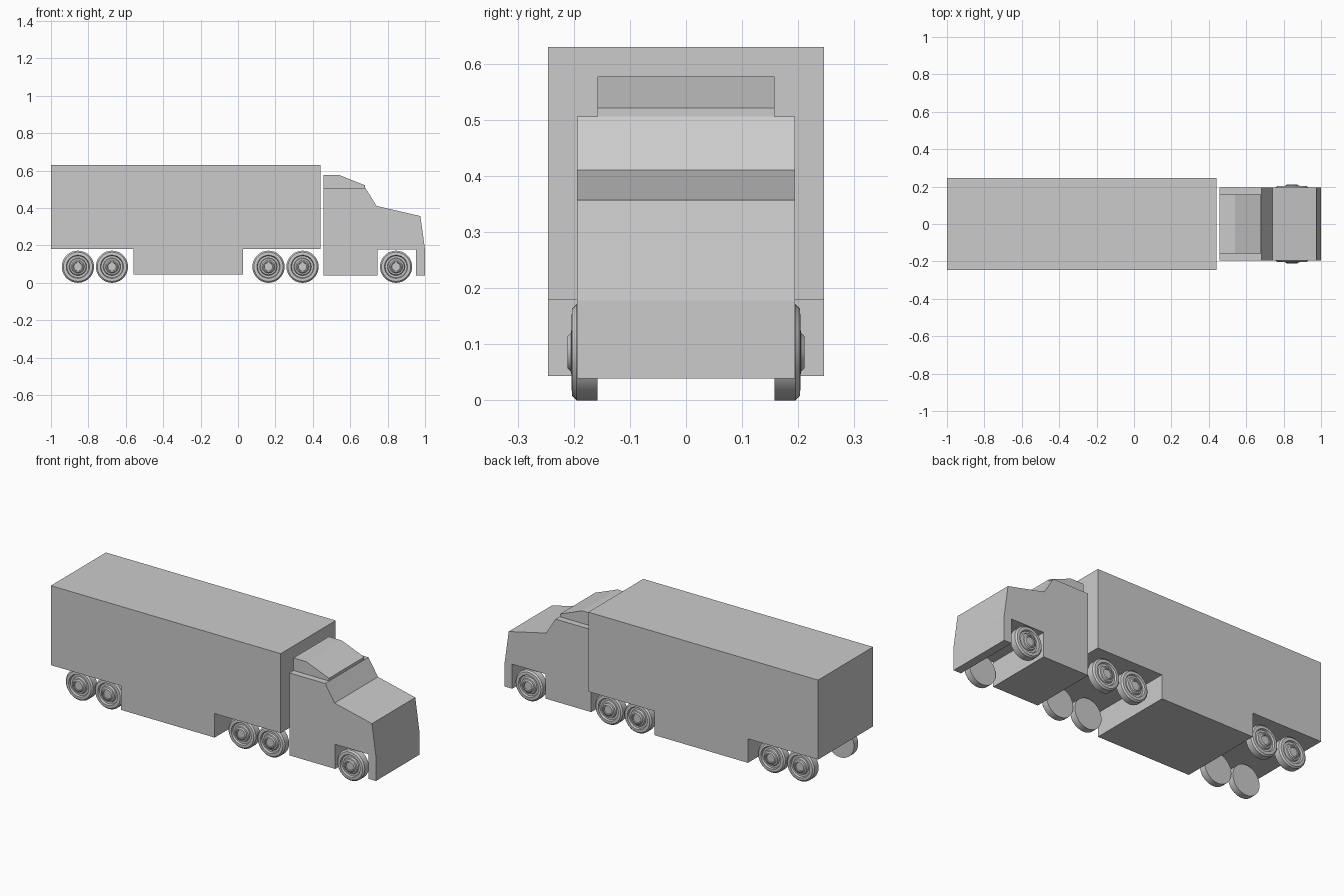
import bpy, bmesh, math

if "Cube" in bpy.data.objects:
    bpy.data.objects.remove(bpy.data.objects["Cube"])


def make_object(name, bm):
    bmesh.ops.remove_doubles(bm, verts=bm.verts, dist=1e-5)
    bmesh.ops.recalc_face_normals(bm, faces=bm.faces)
    me = bpy.data.meshes.new(name)
    bm.to_mesh(me)
    bm.free()
    ob = bpy.data.objects.new(name, me)
    bpy.context.collection.objects.link(ob)
    return ob


def extrude_profile(name, pts, half_width):
    """Side profile (x, z) extruded across y."""
    bm = bmesh.new()
    face = bm.faces.new([bm.verts.new((x, -half_width, z)) for x, z in pts])
    new = bmesh.ops.extrude_face_region(bm, geom=[face])["geom"]
    verts = [g for g in new if isinstance(g, bmesh.types.BMVert)]
    bmesh.ops.translate(bm, verts=verts, vec=(0, 2 * half_width, 0))
    return make_object(name, bm)


def wheel(name, x, side):
    """Wheel section (radius, distance from centreline) spun around its axle."""
    section = [(0, .158), (.086, .158), (.086, .195), (.078, .203), (.062, .204),
               (.058, .194), (.047, .194), (.043, .204), (.035, .205),
               (.029, .211), (.024, .211), (.022, .207), (0, .207)]
    bm = bmesh.new()
    verts = [bm.verts.new((0, side * y, r)) for r, y in section]
    edges = [bm.edges.new(p) for p in zip(verts, verts[1:])]
    bmesh.ops.spin(bm, geom=verts + edges, cent=(0, 0, 0), axis=(0, 1, 0),
                   angle=math.tau, steps=36, use_merge=True)
    ob = make_object(name, bm)
    ob.location = (x, 0, .086)
    bpy.ops.object.select_all(action='DESELECT')
    ob.select_set(True)
    bpy.context.view_layer.objects.active = ob
    bpy.ops.object.shade_smooth_by_angle(angle=math.radians(25))


# Trailer with lowered belly between the axle pairs
extrude_profile("trailer", [(-1, .18), (-.56, .18), (-.56, .044), (.026, .044),
                            (.026, .18), (.44, .18), (.44, .63), (-1, .63)], .246)

# Cab with hood, windscreen and front wheel arch
extrude_profile("cab", [(.458, .039), (.745, .039), (.745, .178), (.953, .178),
                        (.953, .039), (1, .039), (1, .178), (.975, .357),
                        (.741, .411), (.682, .506), (.458, .506)], .194)

# Roof wind deflector
extrude_profile("roof_fairing", [(.458, .506), (.68, .506), (.68, .521),
                                 (.54, .577), (.458, .577)], .158)

# Wheels
for i, x in enumerate((-.856, -.674, .163, .345, .845)):
    for side, label in ((-1, "right"), (1, "left")):
        wheel(f"wheel_{label}_{i + 1}", x, side)
